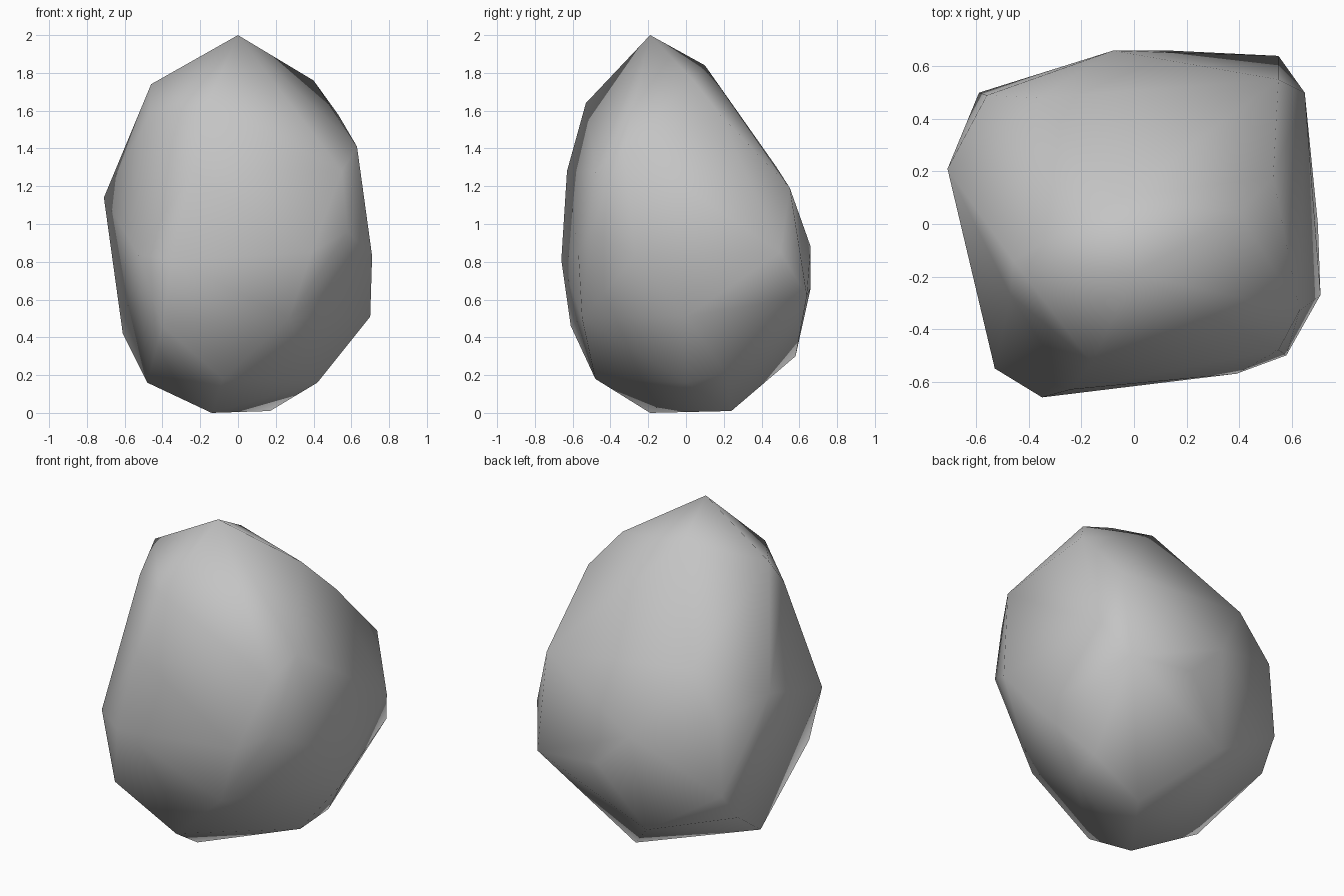
import bpy
import bmesh
from mathutils import Vector

# Remove the default object
default = bpy.data.objects.get("Cube")
if default:
    bpy.data.objects.remove(default, do_unlink=True)


def flat_material(name, colour):
    """One plain colour for viewport and render."""
    material = bpy.data.materials.new(name)
    material.use_nodes = True
    material.diffuse_color = colour
    shader = material.node_tree.nodes["Principled BSDF"]
    shader.inputs["Base Color"].default_value = colour
    shader.inputs["Roughness"].default_value = 0.9
    return material


def hull_object(name, corners, material):
    """Convex boulder wrapped around its corner points."""
    bm = bmesh.new()
    for corner in corners:
        bm.verts.new(Vector(corner))
    bmesh.ops.convex_hull(bm, input=bm.verts[:], use_existing_faces=False)
    loose = [v for v in bm.verts if not v.link_faces]
    bmesh.ops.delete(bm, geom=loose, context="VERTS")
    bmesh.ops.recalc_face_normals(bm, faces=bm.faces[:])
    for face in bm.faces:
        face.smooth = True
    mesh = bpy.data.meshes.new(name)
    bm.to_mesh(mesh)
    bm.free()
    mesh.materials.append(material)
    obj = bpy.data.objects.new(name, mesh)
    bpy.context.collection.objects.link(obj)
    return obj


# Pointed crown and its shoulders
crown = [
    (0, -.19, 2), (-.05, .1, 1.84), (.4, .04, 1.76), (.53, .18, 1.58),
    (-.46, -.14, 1.74), (-.47, -.27, 1.57), (-.16, -.53, 1.64),
]

# Front and right-hand face
front = [
    (-.24, -.63, 1.28), (-.35, -.66, .81), (-.53, -.55, .84),
    (-.4, -.61, .46), (.27, -.55, .5), (.39, -.57, .85),
]

# Corner and side toward +x
left_side = [
    (.58, -.5, .96), (.55, -.48, 1.28), (.63, -.33, 1.41),
    (.71, -.27, .83), (.7, 0, .51), (.65, .5, .85),
]

# Long sloping back
back = [
    (.55, .55, 1.19), (.55, .64, .62), (.14, .66, .66),
    (-.08, .66, .88), (-.36, .48, 1.3), (-.14, .58, .3),
]

# Side toward -x
right_side = [
    (-.71, .21, 1.14), (-.56, .49, 1.04),
    (-.59, .5, .59), (-.61, .37, .42),
]

# Narrow underside the rock rests on
base = [
    (-.14, -.19, 0), (.17, .24, .01), (-.48, -.03, .16),
    (-.08, -.48, .18), (.42, 0, .16), (.46, .21, .21),
]

stone_grey = flat_material("stone_grey", (.55, .55, .55, 1))
hull_object("rock", crown + front + left_side + back + right_side + base, stone_grey)
